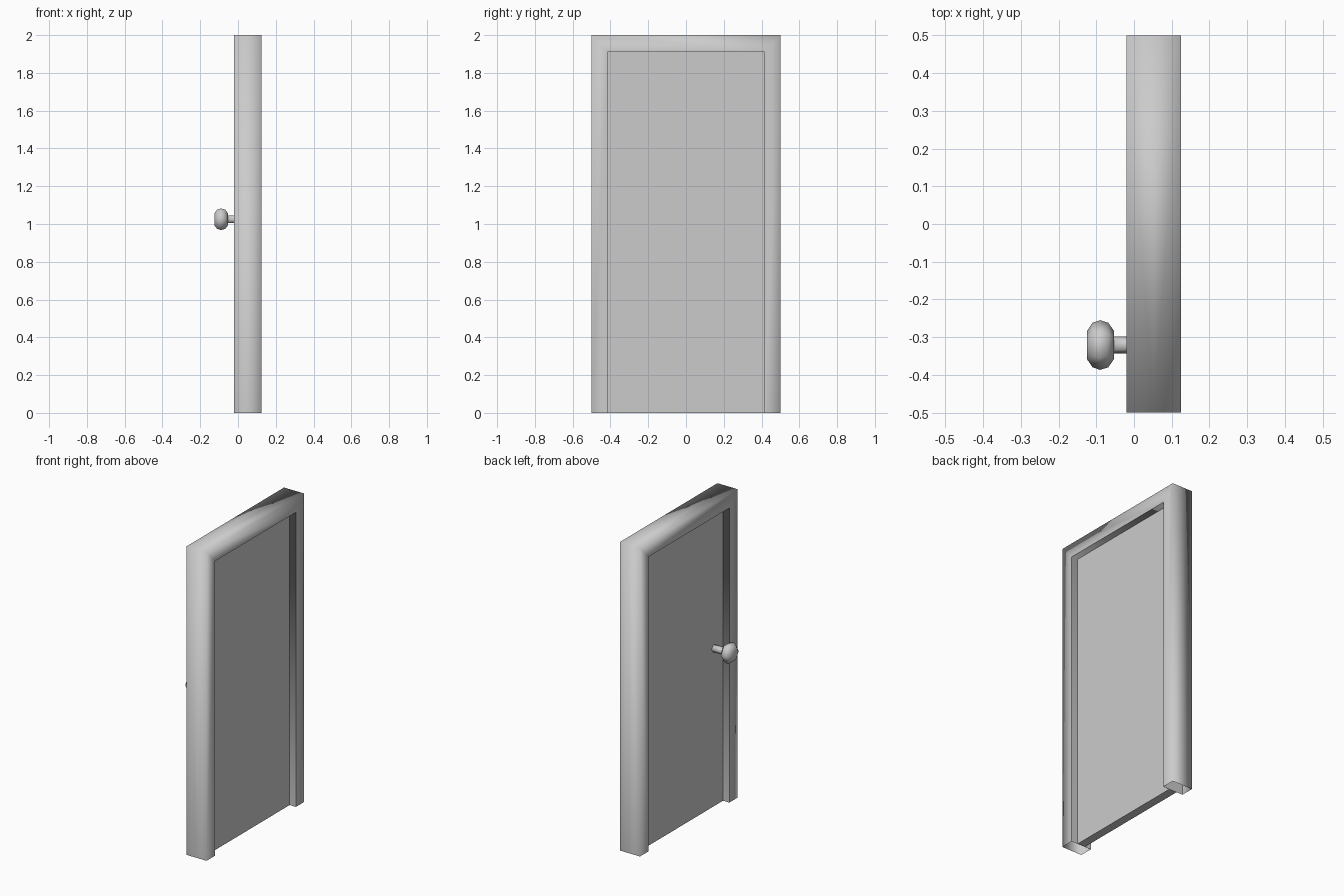
import bpy, bmesh, math

if "Cube" in bpy.data.objects:
    bpy.data.objects.remove(bpy.data.objects["Cube"])

MID = 0.0525                      # seam between the two halves of the frame
OUT_Y, OUT_Z = 0.5, 2.0
IN_Y, IN_Z = 0.415, 1.91


def finish(bm, name, smooth=True):
    bmesh.ops.recalc_face_normals(bm, faces=bm.faces)
    me = bpy.data.meshes.new(name)
    for f in bm.faces:
        f.smooth = smooth
    bm.to_mesh(me)
    bm.free()
    ob = bpy.data.objects.new(name, me)
    bpy.context.collection.objects.link(ob)
    return ob


def path(y, z):
    return [(-y, 0), (-y, z), (y, z), (y, 0)]


def frame_half(name, face_x):
    """Hollow half casing: outer wall, face and inner wall swept round the door."""
    bm = bmesh.new()
    outer, inner = path(OUT_Y, OUT_Z), path(IN_Y, IN_Z)
    profile = [(outer, MID), (outer, face_x), (inner, face_x), (inner, MID)]
    rows = [[bm.verts.new((x, y, z)) for y, z in pts] for pts, x in profile]
    for a, b in zip(rows, rows[1:]):
        for i in range(3):
            bm.faces.new((a[i], a[i + 1], b[i + 1], b[i]))
    # crisp inner edge, soft outer edge
    for i in range(3):
        bm.edges.get((rows[2][i], rows[2][i + 1])).smooth = False
    bmesh.ops.recalc_face_normals(bm, faces=bm.faces)
    bm.faces.ensure_lookup_table()
    # outer wall of the casing must face away from the door
    if bm.faces[0].normal.y > 0:
        bmesh.ops.reverse_faces(bm, faces=bm.faces)
    me = bpy.data.meshes.new(name)
    for f in bm.faces:
        f.smooth = True
    bm.to_mesh(me)
    bm.free()
    bpy.context.collection.objects.link(bpy.data.objects.new(name, me))


def lathe_x(name, profile, y, z, sides=6):
    """Low-poly turned part around an axis parallel to x."""
    bm = bmesh.new()
    rings = []
    for x, r in profile:
        rings.append([bm.verts.new((x, y + r * math.cos(t), z + r * math.sin(t)))
                      for t in (2 * math.pi * k / sides for k in range(sides))])
    for a, b in zip(rings, rings[1:]):
        for k in range(sides):
            n = (k + 1) % sides
            bm.faces.new((a[k], a[n], b[n], b[k]))
    bm.faces.new(rings[0])
    bm.faces.new(rings[-1])
    return finish(bm, name)


# casing on both sides of the wall
frame_half("frame_front_half", 0.125)
frame_half("frame_back_half", -0.02)

# recessed door leaf
bm = bmesh.new()
bmesh.ops.create_cube(bm, size=1)
for v in bm.verts:
    v.co = (MID + v.co.x * 0.055, v.co.y * 2 * IN_Y, (v.co.z + 0.5) * IN_Z)
finish(bm, "door_leaf", smooth=False)

# knob and its stem, on one side only
KY, KZ = -0.321, 1.025
lathe_x("knob_stem", [(0.03, 0.023), (-0.06, 0.023)], KY, KZ)
lathe_x("knob", [(-0.053, 0.037), (-0.068, 0.059), (-0.09, 0.066),
                 (-0.11, 0.059), (-0.125, 0.037)], KY, KZ)
